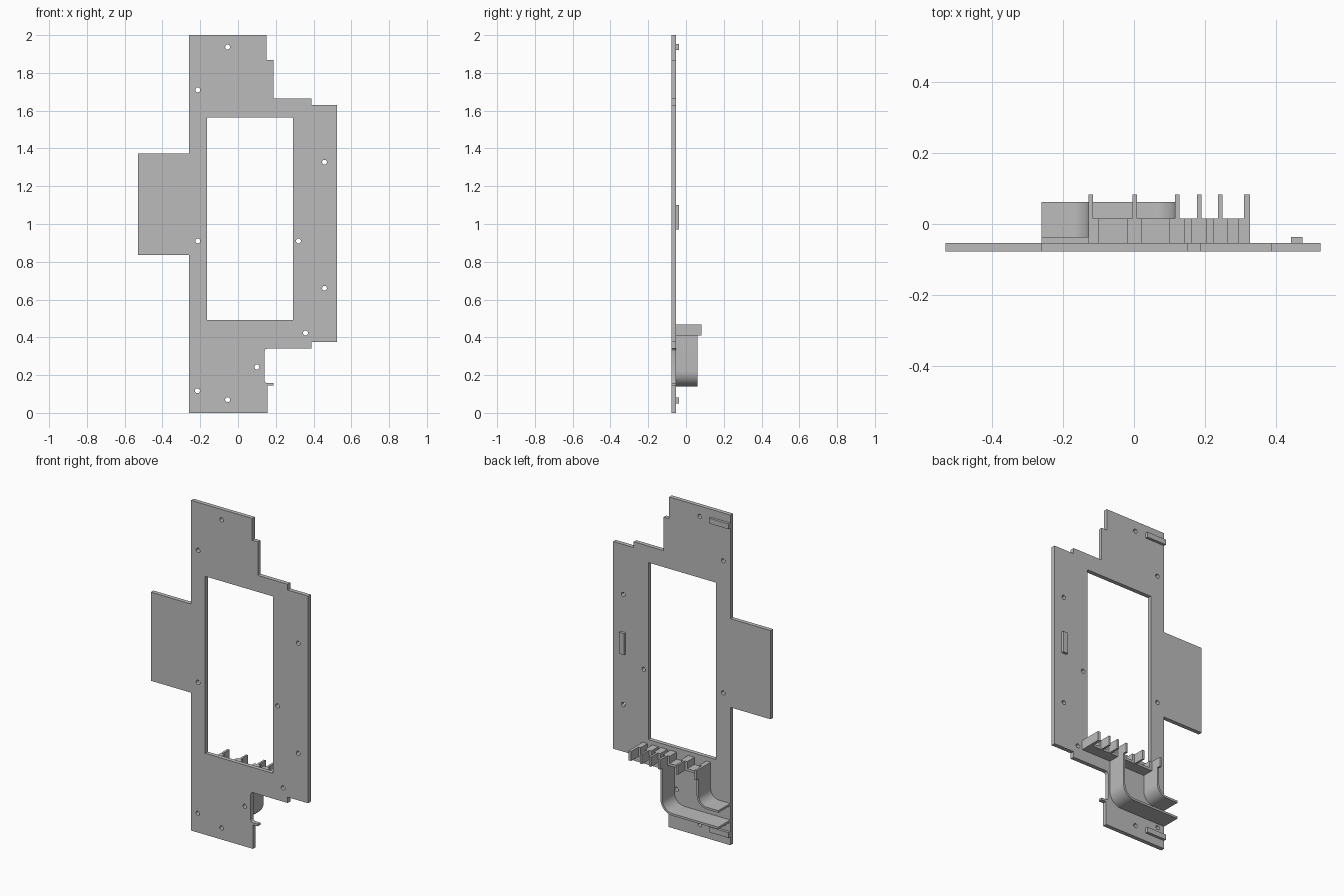
import bpy
from math import sin, cos, pi
from mathutils import Matrix

cube = bpy.data.objects.get("Cube")
if cube:
    bpy.data.objects.remove(cube, do_unlink=True)

grey = bpy.data.materials.new("plain grey")
grey.use_nodes = True
GREY = (0.5, 0.5, 0.5, 1)
grey.diffuse_color = GREY
grey.node_tree.nodes["Principled BSDF"].inputs["Base Color"].default_value = GREY

BACK = -0.053      # rear surface of the plate


def prism(name, loops, y0, y1):
    """Extrude closed x-z outlines (later loops cut holes) from y0 to y1."""
    curve = bpy.data.curves.new(name, "CURVE")
    curve.dimensions = "2D"
    curve.fill_mode = "BOTH"
    curve.extrude = (y1 - y0) / 2
    for loop in loops:
        spline = curve.splines.new("POLY")
        spline.points.add(len(loop) - 1)
        for point, (x, z) in zip(spline.points, loop):
            point.co = (x, z, 0, 1)
        spline.use_cyclic_u = True
    temp = bpy.data.objects.new(name + " outline", curve)
    bpy.context.collection.objects.link(temp)
    bpy.context.view_layer.update()
    graph = bpy.context.evaluated_depsgraph_get()
    mesh = bpy.data.meshes.new_from_object(temp.evaluated_get(graph))
    bpy.data.objects.remove(temp, do_unlink=True)
    mesh.transform(Matrix.Translation((0, (y0 + y1) / 2, 0)) @ Matrix.Rotation(pi / 2, 4, "X"))
    mesh.materials.clear()
    mesh.materials.append(grey)
    obj = bpy.data.objects.new(name, mesh)
    bpy.context.collection.objects.link(obj)
    bpy.ops.object.select_all(action="DESELECT")
    obj.select_set(True)
    bpy.context.view_layer.objects.active = obj
    bpy.ops.object.shade_smooth_by_angle(angle=pi / 6)
    return obj


def rect(x0, x1, z0, z1):
    return [(x0, z0), (x1, z0), (x1, z1), (x0, z1)]


def arc(x, z, r, a0, a1, n):
    return [(x + r * cos(a0 + (a1 - a0) * i / n), z + r * sin(a0 + (a1 - a0) * i / n))
            for i in range(n + 1)]


# Flat plate with window and screw holes
outline = [(-.26, 0), (.155, 0), (.155, .145), (.187, .145), (.187, .158)]
outline += arc(.155, .173, .015, -pi / 2, -pi, 4)
outline += arc(.155, .325, .015, pi, pi / 2, 4)
outline += [(.388, .34), (.388, .375), (.525, .375), (.525, 1.63), (.388, 1.63),
            (.388, 1.665), (.187, 1.665), (.187, 1.868), (.15, 1.868), (.15, 2),
            (-.26, 2), (-.26, 1.372), (-.53, 1.372), (-.53, .835), (-.26, .835)]
holes = [(-.055, 1.937), (-.213, 1.71), (-.213, .91), (.32, .91), (.458, 1.327),
         (.458, .66), (.357, .423), (.1, .243), (-.215, .117), (-.055, .07)]
circles = [arc(x, z, .013, 0, 2 * pi, 20)[:-1] for x, z in holes]
prism("plate", [outline, rect(-.165, .29, .493, 1.565)] + circles, -.078, BACK)

# Raised ribs on the rear
prism("upper_rib", [rect(-.26, -.128, 1.92, 1.952)], BACK, -.037)
prism("lower_rib", [rect(-.26, -.128, .05, .082)], BACK, -.037)
prism("side_rib", [rect(.442, .475, .97, 1.1)], BACK, -.037)


# Curved cable channel walls
def channel_wall(name, x, z, r, t=.013, top=.412):
    cx, cz = x - r, z + r
    loop = [(-.26, z)] + arc(cx, cz, r, -pi / 2, 0, 12) + [(x, top), (x - t, top)]
    loop += arc(cx, cz, r - t, 0, -pi / 2, 12) + [(-.26, z + t)]
    prism(name, [loop], BACK, .062)


channel_wall("outer_channel_wall", .128, .14, .08)
channel_wall("inner_channel_wall", -.115, .24, .07)

# Cable comb: shelf, finger feet and fingers
prism("comb_shelf", [rect(-.128, .327, .41, .425)], BACK, .015)
fingers = [(-.128, -.115), (-.004, .008), (.115, .128), (.177, .19), (.237, .249), (.309, .327)]
for i, (x0, x1) in enumerate(fingers, 1):
    foot = rect(max(x0 - .015, -.128), min(x1 + .015, .327), .42, .468)
    prism(f"comb_foot_{i}", [foot], BACK, .015)
    prism(f"comb_finger_{i}", [rect(x0, x1, .41, .468)], BACK + .001, .083)
